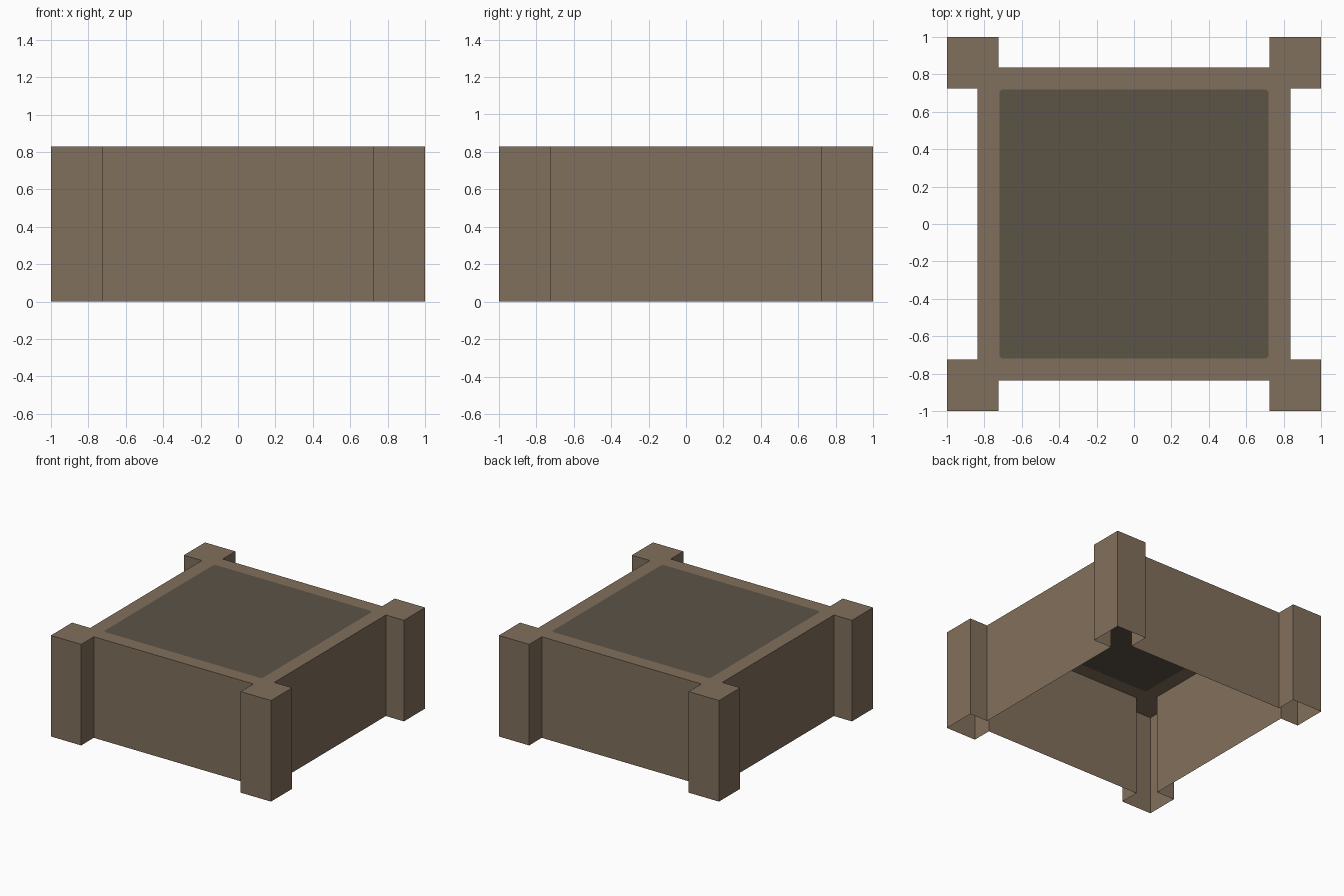
import bpy, bmesh, math

if "Cube" in bpy.data.objects:
    bpy.data.objects.remove(bpy.data.objects["Cube"])

H = 0.83       # height
WALL = 0.836   # wall plane distance from centre
POST = 0.725   # inner edge of the corner posts
SOIL = 0.72    # half width of the soil
R = 0.022      # soil corner radius


def material(name, rgb):
    m = bpy.data.materials.new(name)
    m.diffuse_color = (*rgb, 1)
    m.use_nodes = True
    m.node_tree.nodes["Principled BSDF"].inputs["Base Color"].default_value = m.diffuse_color
    return m


def four_corners(pts):
    """Repeat one corner's points around the four corners."""
    out = []
    for k in range(4):
        c, s = [(1, 0), (0, 1), (-1, 0), (0, -1)][k]
        out += [(x * c - y * s, x * s + y * c) for x, y in pts]
    return out


def make_object(name, bm, mat):
    me = bpy.data.meshes.new(name)
    bm.to_mesh(me)
    bm.free()
    me.materials.append(mat)
    ob = bpy.data.objects.new(name, me)
    bpy.context.collection.objects.link(ob)
    return ob


def loop(bm, pts, z):
    vs = [bm.verts.new((x, y, z)) for x, y in pts]
    es = [bm.edges.new((vs[i], vs[(i + 1) % len(vs)])) for i in range(len(vs))]
    return vs, es


wood = material("weathered wood", (0.222, 0.162, 0.107))
earth = material("dark soil", (0.104, 0.088, 0.062))

outline = four_corners([(WALL, POST), (1, POST), (1, 1), (POST, 1), (POST, WALL)])
arc = [(SOIL - R + R * math.cos(a), SOIL - R + R * math.sin(a))
       for a in [math.pi / 2 * i / 4 for i in range(5)]]
soil_outline = four_corners(arc)

# Thin outer walls and corner posts, open underneath, with a flat top rim
bm = bmesh.new()
top, top_edges = loop(bm, outline, H)
low, _ = loop(bm, outline, 0)
n = len(top)
for i in range(n):
    j = (i + 1) % n
    bm.faces.new((low[i], low[j], top[j], top[i]))
_, inner_edges = loop(bm, soil_outline, H)
rim = bmesh.ops.triangle_fill(bm, use_beauty=True, edges=top_edges + inner_edges,
                              normal=(0, 0, 1))
for f in [g for g in rim["geom"] if isinstance(g, bmesh.types.BMFace)]:
    f.normal_update()
    if f.normal.z < 0:
        f.normal_flip()
make_object("planter_box", bm, wood)

# Soil surface flush with the rim
bm = bmesh.new()
vs, _ = loop(bm, soil_outline, H)
bm.faces.new(vs)
make_object("soil", bm, earth)
